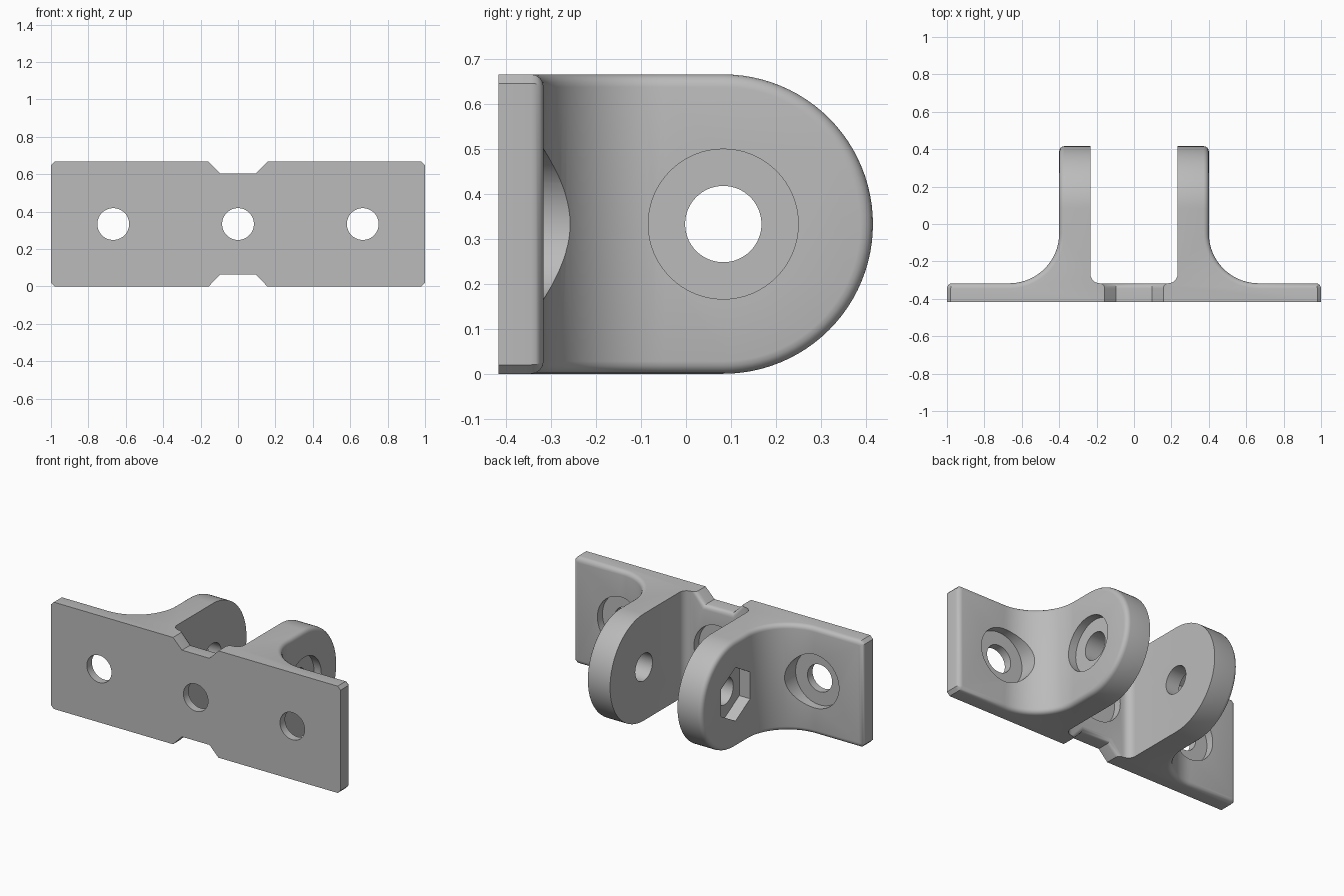
import bpy, bmesh, math
from mathutils import Vector

if "Cube" in bpy.data.objects:
    bpy.data.objects.remove(bpy.data.objects["Cube"], do_unlink=True)

R = 1 / 3             # half height and lug end radius
ZC, YC = R, 0.083     # centre of the lug end
FRONT, BACK = -0.417, -0.317
OUT, IN = 0.4, 0.233  # lug outer and inner faces
HOLE, BORE = 0.085, 0.167


def arc(cx, cy, r, a0, a1, n):
    return [(cx + r * math.cos(math.radians(a0 + (a1 - a0) * i / n)),
             cy + r * math.sin(math.radians(a0 + (a1 - a0) * i / n))) for i in range(n + 1)]


def prism(name, pts, axis, lo, hi):
    """Extrude a 2D outline along one axis."""
    place = {"x": lambda p, d: (d, p[0], p[1]),
             "y": lambda p, d: (p[0], d, p[1]),
             "z": lambda p, d: (p[0], p[1], d)}[axis]
    bm = bmesh.new()
    face = bm.faces.new([bm.verts.new(place(p, lo)) for p in pts])
    ext = bmesh.ops.extrude_face_region(bm, geom=[face])
    shift = Vector(place((0, 0), hi - lo))
    bmesh.ops.translate(bm, vec=shift, verts=[v for v in ext["geom"] if isinstance(v, bmesh.types.BMVert)])
    bmesh.ops.recalc_face_normals(bm, faces=bm.faces[:])
    mesh = bpy.data.meshes.new(name)
    bm.to_mesh(mesh)
    bm.free()
    obj = bpy.data.objects.new(name, mesh)
    bpy.context.collection.objects.link(obj)
    return obj


def apply_cutters(obj, cutters, operation):
    for c in cutters:
        c.hide_render = True
        mod = obj.modifiers.new("cut", "BOOLEAN")
        mod.operation, mod.solver, mod.object = operation, "EXACT", c
    dg = bpy.context.evaluated_depsgraph_get()
    mesh = bpy.data.meshes.new_from_object(obj.evaluated_get(dg))
    obj.modifiers.clear()
    obj.data = mesh
    for c in cutters:
        bpy.data.objects.remove(c, do_unlink=True)


def disc(a, b, r, n=64, turn=0):
    return arc(a, b, r, turn, turn + 360, n)[:-1]


# Plan outline: half of it, then mirrored
half = [(1, FRONT), (1, BACK)]
half += arc(0.667, BACK + 0.267, 0.267, 270, 180, 20)
half += [(OUT, 0.6), (IN, 0.6)]
half += arc(IN - 0.05, BACK + 0.05, 0.05, 0, -90, 8)
outline = half + [(-x, y) for x, y in reversed(half)]
bracket = prism("hinge_bracket", outline, "z", -0.2, 0.9)

# Round the lug ends
side = [(-0.7, 0), (YC, 0)] + arc(YC, ZC, R, -90, 90, 48)[1:] + [(-0.7, 2 * R)]
apply_cutters(bracket, [prism("side_shape", side, "x", -1.3, 1.3)], "INTERSECT")

# Notches in the plate and clipped end corners
cuts = []
for s in (-1, 1):
    z = lambda d: ZC + s * (R + d)
    notch = [(-0.255, z(0.1)), (-0.095, z(-0.063)), (0.095, z(-0.063)), (0.255, z(0.1))]
    cuts.append(prism("notch_cutter", notch, "y", -0.6, -0.24))
    for e in (-1, 1):
        tri = [(e * 0.88, z(0.1)), (e * 1.1, z(-0.12)), (e * 1.1, z(0.1))]
        cuts.append(prism("corner_cutter", tri, "y", -0.6, -0.24))
apply_cutters(bracket, cuts, "DIFFERENCE")


# Round the back outline edges
def rounded(edge):
    if len(edge.link_faces) != 2 or edge.calc_face_angle() < math.radians(30):
        return False
    xs = [abs(v.co.x) for v in edge.verts]
    return min(v.co.y for v in edge.verts) > FRONT + 0.01 and (min(xs) > OUT - 0.01 or max(xs) < 0.17)


bm = bmesh.new()
bm.from_mesh(bracket.data)
bmesh.ops.remove_doubles(bm, verts=bm.verts[:], dist=0.0005)
bmesh.ops.bevel(bm, geom=[e for e in bm.edges if rounded(e)], offset=0.028,
                offset_type="OFFSET", segments=4, profile=0.5, affect="EDGES", clamp_overlap=False)
bm.to_mesh(bracket.data)
bm.free()

# Screw holes with counterbores, pivot hole, head recess and nut pocket
cuts = []
for x in (-0.667, 0, 0.667):
    cuts.append(prism("screw_hole", disc(x, ZC, HOLE), "y", -0.6, -0.2))
    cuts.append(prism("counterbore", disc(x, ZC, BORE), "y", FRONT + 0.05, -0.1))
cuts.append(prism("pivot_hole", disc(YC, ZC, HOLE), "x", -0.7, 0.7))
cuts.append(prism("head_recess", disc(YC, ZC, BORE), "x", OUT - 0.05, 0.6))
cuts.append(prism("nut_pocket", disc(YC, ZC, BORE, 6, 90), "x", -0.6, -OUT + 0.075))
apply_cutters(bracket, cuts, "DIFFERENCE")

# Material and shading
grey = bpy.data.materials.new("light_grey")
grey.use_nodes = True
colour = (0.5, 0.5, 0.5, 1)
grey.diffuse_color = colour
grey.node_tree.nodes["Principled BSDF"].inputs["Base Color"].default_value = colour
bracket.data.materials.clear()
bracket.data.materials.append(grey)
for p in bracket.data.polygons:
    p.material_index = 0
bpy.ops.object.select_all(action="DESELECT")
bracket.select_set(True)
bpy.context.view_layer.objects.active = bracket
bpy.ops.object.shade_smooth_by_angle(angle=math.radians(30))
